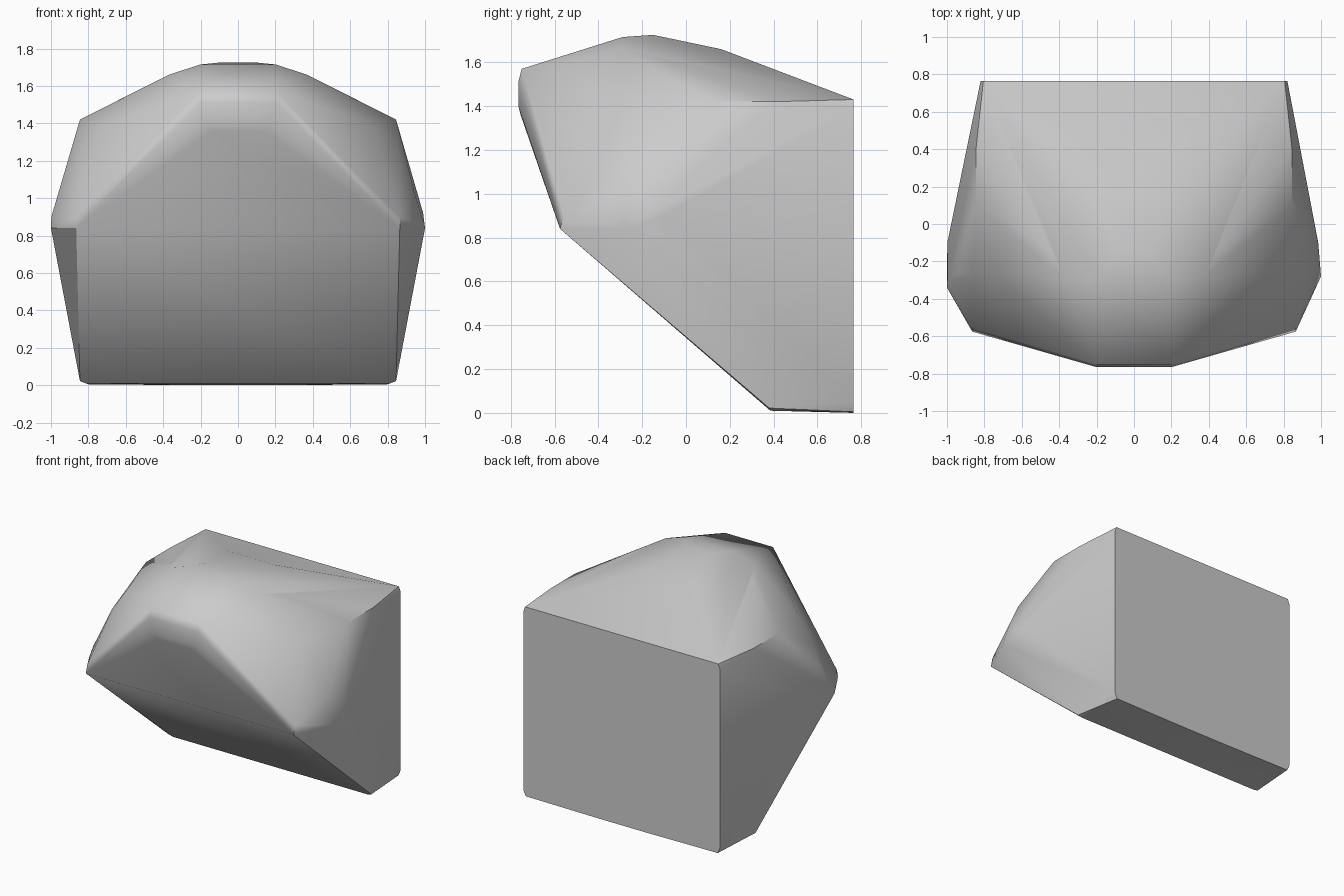
import bpy, bmesh

# Remove the default cube
cube = bpy.data.objects.get("Cube")
if cube:
    bpy.data.objects.remove(cube, do_unlink=True)

# Corner points of the half boulder, mirrored across x
base = [(0.845, 0.38, 0.022), (0.81, 0.385, 0.01), (0.80, 0.765, 0.005),
        (0.2, 0.765, 0.0), (0.82, 0.765, 0.05)]
back_top = [(0.82, 0.765, 1.39), (0.805, 0.765, 1.43), (0.845, 0.4, 1.42),
            (0.845, 0.11, 1.42)]
crown = [(0.1, -0.15, 1.725), (0.2, -0.29, 1.715), (0.37, -0.29, 1.66),
         (0.2, 0.16, 1.66), (0.44, -0.15, 1.625)]
brow = [(0.2, -0.75, 1.57), (0.2, -0.765, 1.51), (0.18, -0.765, 1.4),
        (0.14, -0.755, 1.36)]
cheek = [(0.865, -0.575, 0.84), (0.865, -0.557, 0.9), (0.73, -0.28, 1.39),
         (0.86, -0.27, 1.21), (0.94, -0.27, 1.04)]
# The two flanks differ slightly
right_flank = [(-1.0, -0.34, 0.84), (-0.998, -0.3, 0.9), (-0.998, -0.1, 0.88)]
left_flank = [(1.0, -0.28, 0.84), (0.99, -0.16, 0.92), (0.985, -0.1, 0.9)]

half = base + back_top + crown + brow + cheek
points = half + [(-x, y, z) for x, y, z in half] + right_flank + left_flank

# Wrap the points in a convex shell
bm = bmesh.new()
for p in points:
    bm.verts.new(p)
hull = bmesh.ops.convex_hull(bm, input=bm.verts)
loose = {v for v in hull["geom_interior"] + hull["geom_unused"]
         if isinstance(v, bmesh.types.BMVert) and not v.link_faces}
bmesh.ops.delete(bm, geom=list(loose), context="VERTS")
bmesh.ops.recalc_face_normals(bm, faces=bm.faces)
mesh = bpy.data.meshes.new("boulder")
bm.to_mesh(mesh)
bm.free()
boulder = bpy.data.objects.new("boulder", mesh)
bpy.context.collection.objects.link(boulder)

# Plain stone grey
grey = bpy.data.materials.new("stone_grey")
grey.use_nodes = True
colour = (0.6, 0.6, 0.6, 1)
grey.diffuse_color = colour
grey.node_tree.nodes["Principled BSDF"].inputs["Base Color"].default_value = colour
mesh.materials.append(grey)

# Smooth shading with sharp rims
bpy.ops.object.select_all(action="DESELECT")
boulder.select_set(True)
bpy.context.view_layer.objects.active = boulder
bpy.ops.object.shade_smooth_by_angle(angle=0.6)
